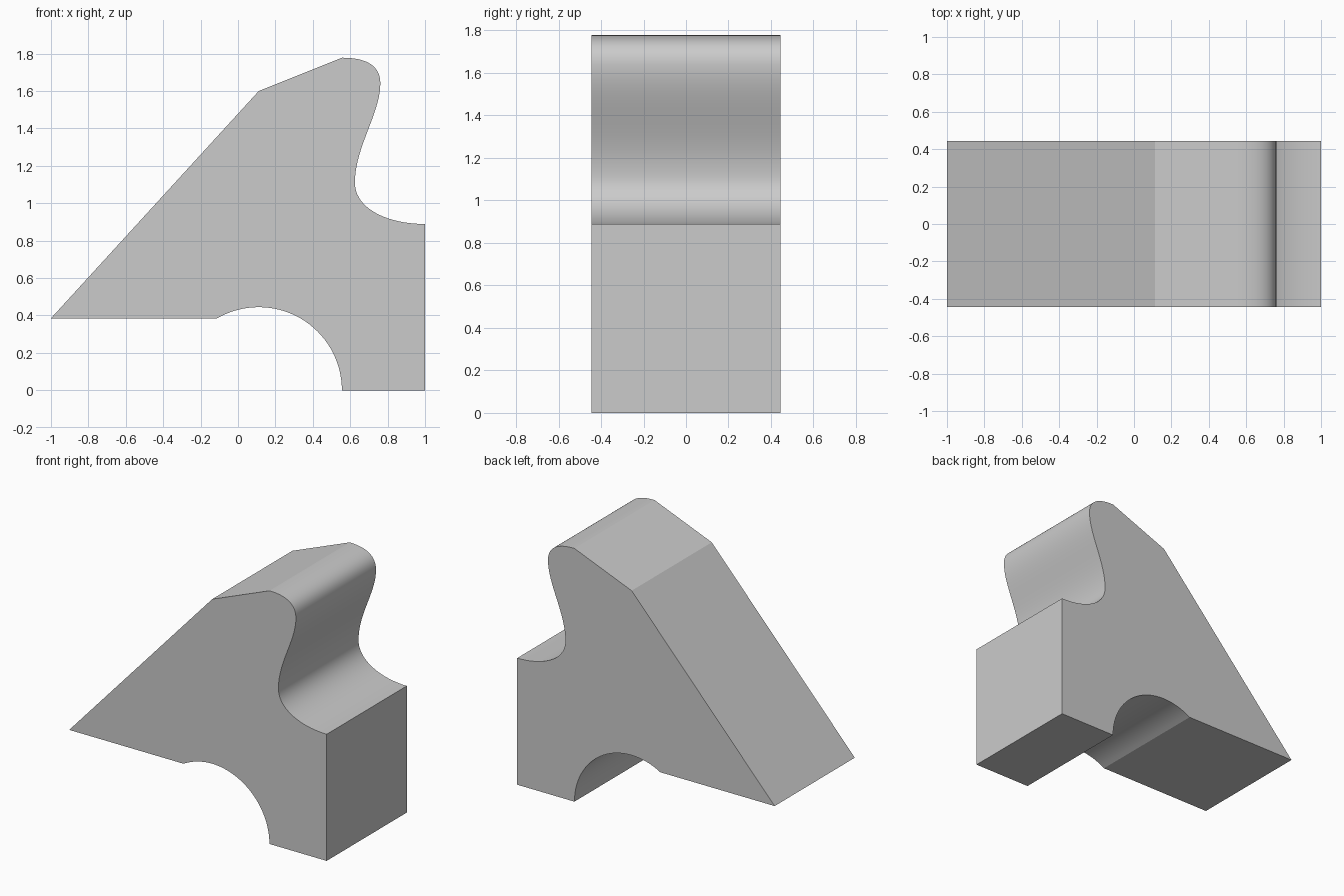
import bpy, bmesh, math
from mathutils import Vector
from mathutils.geometry import interpolate_bezier

if "Cube" in bpy.data.objects:
    bpy.data.objects.remove(bpy.data.objects["Cube"])

HALF_DEPTH = 0.4445
R, CX = 0.4445, 0.111


def bezier(a, b, c, d, n=20):
    pts = interpolate_bezier(*(Vector((p[0], p[1], 0)) for p in (a, b, c, d)), n)
    return [(p.x, p.y) for p in pts]


# Underside: flat ledge, then the round cut-out
profile = [(-1, 0.385)]
start = math.acos(-0.2225 / R)
n = 32
profile += [(CX + R * math.cos(start * (1 - i / n)), R * math.sin(start * (1 - i / n)))
            for i in range(n + 1)]
# Upright block at the right
profile += [(1, 0)]
# S-shaped neck and rounded nose
profile += bezier((1, 0.889), (0.80, 0.889), (0.625, 0.97), (0.625, 1.11))
profile += bezier((0.625, 1.11), (0.625, 1.30), (0.761, 1.48), (0.761, 1.64))[1:]
profile += bezier((0.761, 1.64), (0.761, 1.74), (0.68, 1.778), (0.556, 1.778))[1:]
# Start of the long slope
profile += [(0.111, 1.6)]

# Extrude the profile front to back
bm = bmesh.new()
face = bm.faces.new([bm.verts.new((x, -HALF_DEPTH, z)) for x, z in profile])
res = bmesh.ops.extrude_face_region(bm, geom=[face], use_keep_orig=True)
verts = [g for g in res["geom"] if isinstance(g, bmesh.types.BMVert)]
bmesh.ops.translate(bm, verts=verts, vec=(0, 2 * HALF_DEPTH, 0))
bmesh.ops.recalc_face_normals(bm, faces=bm.faces)
mesh = bpy.data.meshes.new("sloped_block")
bm.to_mesh(mesh)
bm.free()

obj = bpy.data.objects.new("sloped_block", mesh)
bpy.context.collection.objects.link(obj)
bpy.context.view_layer.objects.active = obj
obj.select_set(True)
bpy.ops.object.shade_smooth_by_angle(angle=math.radians(18))
